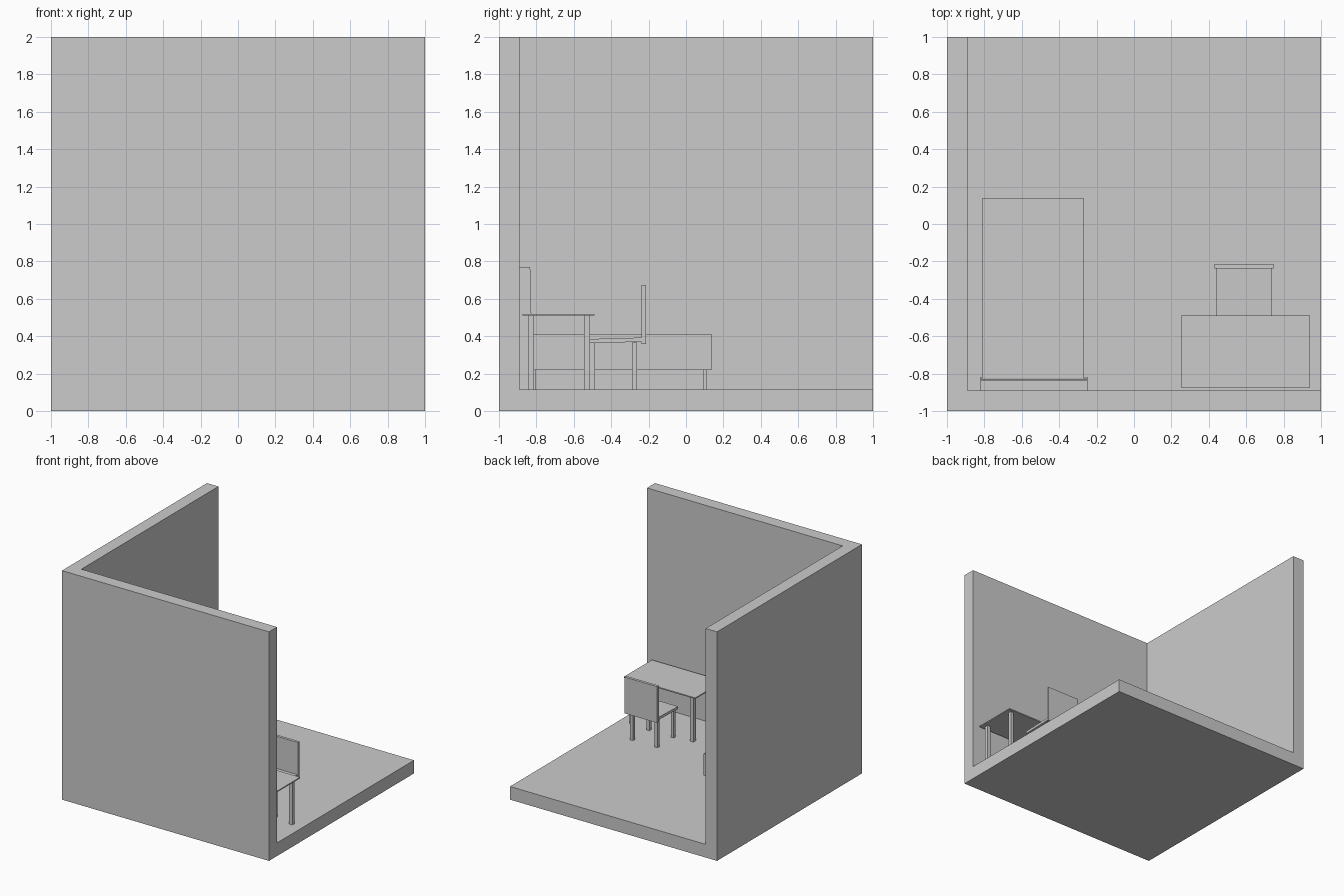
import bpy, bmesh

if "Cube" in bpy.data.objects:
    bpy.data.objects.remove(bpy.data.objects["Cube"])

FLOOR = 0.115


def box(name, x, y, z):
    """Box from (min, max) ranges on each axis."""
    return prism(name, [(y[0], z[0]), (y[1], z[0]), (y[1], z[1]), (y[0], z[1])], x)


def prism(name, profile, x):
    """Side profile of (y, z) points extruded along x."""
    bm = bmesh.new()
    face = bm.faces.new([bm.verts.new((x[0], y, z)) for y, z in profile])
    ext = bmesh.ops.extrude_face_region(bm, geom=[face])
    verts = [g for g in ext["geom"] if isinstance(g, bmesh.types.BMVert)]
    bmesh.ops.translate(bm, verts=verts, vec=(x[1] - x[0], 0, 0))
    bmesh.ops.recalc_face_normals(bm, faces=bm.faces)
    mesh = bpy.data.meshes.new(name)
    bm.to_mesh(mesh)
    bm.free()
    obj = bpy.data.objects.new(name, mesh)
    bpy.context.collection.objects.link(obj)
    return obj


def legs(name, xs, ys, size, top):
    """Four square legs standing on the floor."""
    h = size / 2
    for i, x in enumerate(xs):
        for j, y in enumerate(ys):
            box(f"{name}_{'left right'.split()[i]}_{'front back'.split()[j]}",
                (x - h, x + h), (y - h, y + h), (FLOOR, top))


# Room: block hollowed out to leave a floor and two walls
room = box("room_shell", (-1, 1), (-1, 1), (0, 2))
cutter = box("room_cutter", (-0.89, 1.5), (-0.89, 1.5), (FLOOR, 2.5))
cutter.hide_render = True
cutter.hide_set(True)
cut = room.modifiers.new("hollow", "BOOLEAN")
cut.operation = "DIFFERENCE"
cut.solver = "EXACT"
cut.object = cutter

# Bed with slightly tapered headboard
prism("bed_headboard", [(-0.89, FLOOR), (-0.818, FLOOR), (-0.833, 0.77), (-0.89, 0.77)],
      (-0.82, -0.248))
box("bed_mattress", (-0.812, -0.266), (-0.825, 0.137), (0.22, 0.412))
legs("bed_leg", (-0.785, -0.293), (-0.813, 0.1), 0.018, 0.22)

# Table
box("table_top", (0.252, 0.942), (-0.875, -0.488), (0.51, 0.52))
legs("table_leg", (0.303, 0.891), (-0.828, -0.529), 0.032, 0.51)

# Chair with a gently sloping seat
prism("chair_seat", [(-0.517, 0.363), (-0.238, 0.37), (-0.238, 0.393), (-0.517, 0.385)],
      (0.438, 0.738))
box("chair_back", (0.43, 0.746), (-0.239, -0.215), (0.358, 0.675))
legs("chair_leg", (0.473, 0.709), (-0.5, -0.275), 0.028, 0.366)
